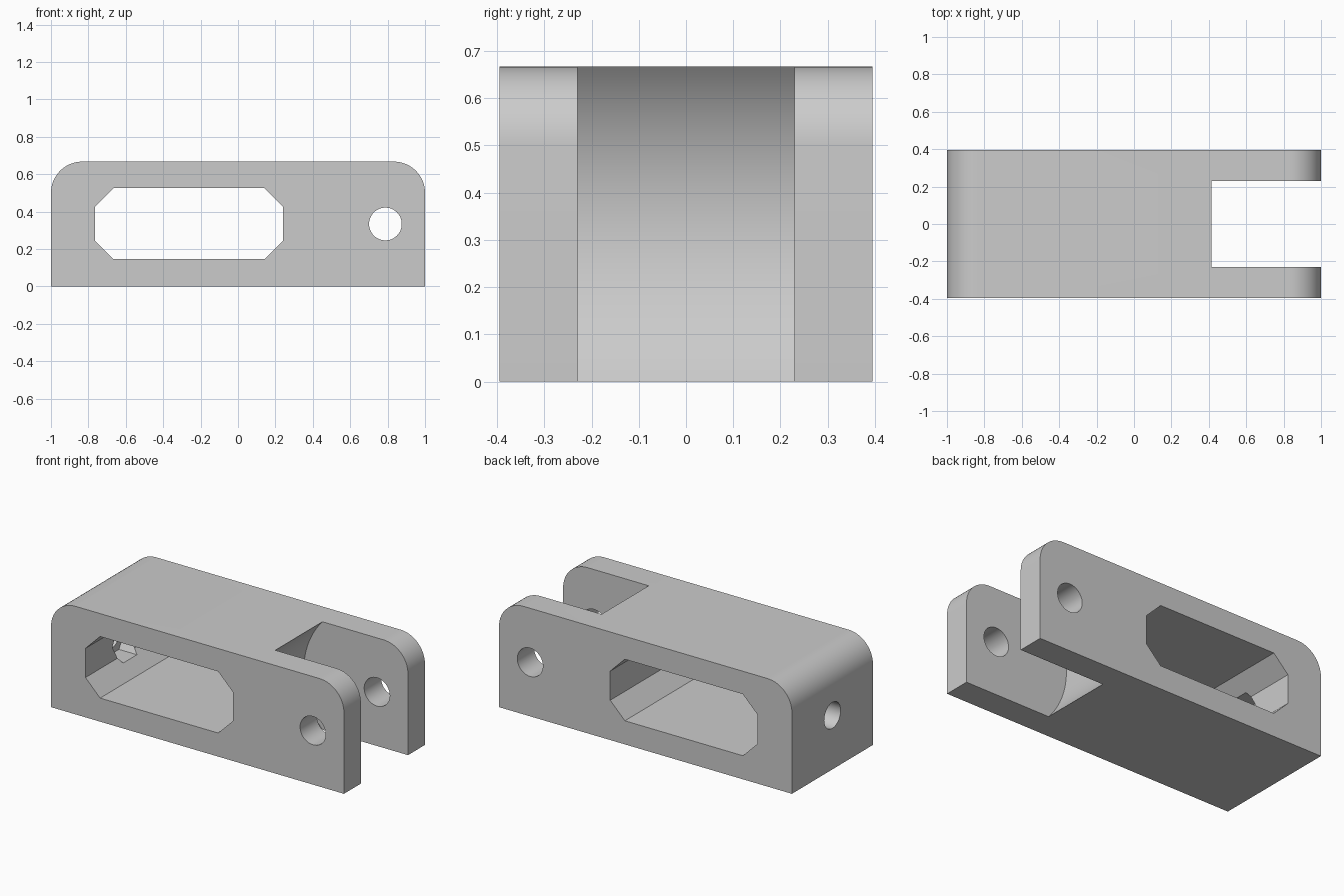
import bpy
import bmesh
from math import cos, sin, pi, radians
from mathutils import Vector

default_cube = bpy.data.objects.get("Cube")
if default_cube:
    bpy.data.objects.remove(default_cube, do_unlink=True)

LENGTH, DEPTH, HEIGHT = 2.0, 0.79, 0.667
MID = HEIGHT / 2
PIN_X = 0.788


def prism(name, outline, start, along):
    """Extrude a closed outline of 3D points, offset by start, along a vector."""
    bm = bmesh.new()
    face = bm.faces.new([bm.verts.new(Vector(p) + Vector(start)) for p in outline])
    extruded = bmesh.ops.extrude_face_region(bm, geom=[face])["geom"]
    verts = [v for v in extruded if isinstance(v, bmesh.types.BMVert)]
    bmesh.ops.translate(bm, verts=verts, vec=along)
    bmesh.ops.recalc_face_normals(bm, faces=bm.faces)
    mesh = bpy.data.meshes.new(name)
    bm.to_mesh(mesh)
    bm.free()
    obj = bpy.data.objects.new(name, mesh)
    bpy.context.collection.objects.link(obj)
    return obj


def arc(radius, first, last, steps):
    angles = [radians(first + (last - first) * i / steps) for i in range(steps + 1)]
    return [(radius * cos(a), radius * sin(a)) for a in angles]


def across(points, x, z, half_width, name):
    """Prism running along y from an outline in x and z."""
    return prism(name, [(px, 0, pz) for px, pz in points],
                 (x, -half_width, z), (0, 2 * half_width, 0))


def lengthwise(points, x, length, name):
    """Prism running along x from an outline in y and z."""
    return prism(name, [(0, py, pz) for py, pz in points], (x, 0, MID), (length, 0, 0))


# Body with rounded top corners
r = 0.167
right_corner = [(1 - r + x, HEIGHT - r + z) for x, z in arc(r, 0, 90, 16)]
left_corner = [(-x, z) for x, z in reversed(right_corner)]
body = across([(-1, 0), (1, 0)] + right_corner + left_corner, 0, 0, DEPTH / 2, "clevis_body")

# Chamfered window through the side
w, h, c = 0.503, 0.19, 0.1
window = [(-w, c - h), (c - w, -h), (w - c, -h), (w, c - h),
          (w, h - c), (w - c, h), (c - w, h), (-w, h - c)]

# Fork slot with a concave end around the pin
slot = arc(0.5, 90, 270, 64) + [(0.4, -0.5), (0.4, 0.5)]

cutters = [
    across(window, -0.262, MID + 0.002, 0.5, "window_cutter"),
    across(slot, PIN_X, MID, 0.23, "fork_slot_cutter"),
    across(arc(0.0875, 0, 360, 48)[:-1], PIN_X, MID, 0.5, "pin_hole_cutter"),
    lengthwise(arc(0.08, 0, 360, 48)[:-1], -1.1, 0.6, "bolt_hole_cutter"),
    lengthwise(arc(0.134, 0, 360, 6)[:-1], -0.86, 0.4, "nut_recess_cutter"),
]

# Cut the body
bpy.ops.object.select_all(action="DESELECT")
bpy.context.view_layer.objects.active = body
body.select_set(True)
for cutter in cutters:
    cutter.hide_render = True
    mod = body.modifiers.new(cutter.name, "BOOLEAN")
    mod.operation = "DIFFERENCE"
    mod.solver = "EXACT"
    mod.object = cutter
    bpy.ops.object.modifier_apply(modifier=mod.name)
    bpy.data.objects.remove(cutter, do_unlink=True)

# Grey finish
grey = bpy.data.materials.new("plain_grey")
grey.use_nodes = True
colour = (0.6, 0.6, 0.6, 1)
grey.diffuse_color = colour
grey.node_tree.nodes["Principled BSDF"].inputs["Base Color"].default_value = colour
body.data.materials.clear()
body.data.materials.append(grey)
for face in body.data.polygons:
    face.material_index = 0

bpy.ops.object.shade_smooth_by_angle(angle=radians(25))
